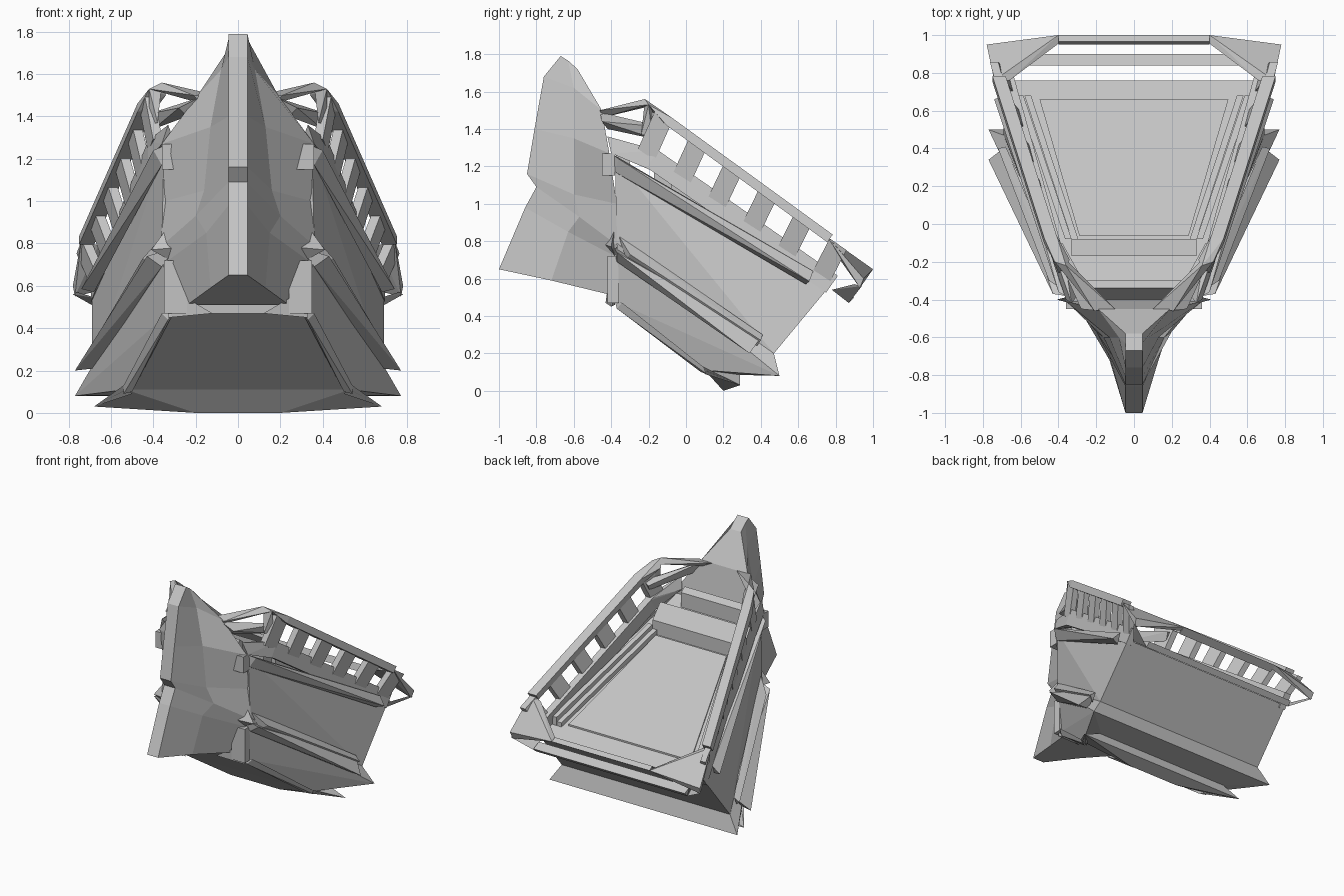
import bpy, bmesh
from mathutils import Vector

grey = bpy.data.materials.new("hull_grey")
grey.diffuse_color = (0.55, 0.55, 0.55, 1)


def finish(name, bm):
    bmesh.ops.recalc_face_normals(bm, faces=bm.faces)
    me = bpy.data.meshes.new(name)
    bm.to_mesh(me)
    bm.free()
    me.materials.append(grey)
    ob = bpy.data.objects.new(name, me)
    bpy.context.collection.objects.link(ob)
    return ob


def flip(p):
    return (-p[0], p[1], p[2])


def hull(name, groups):
    """Convex solids, one for each group of points."""
    bm = bmesh.new()
    for pts in groups:
        vs = [bm.verts.new(p) for p in pts]
        res = bmesh.ops.convex_hull(bm, input=vs)
        junk = [v for v in res["geom_interior"] + res["geom_unused"]
                if isinstance(v, bmesh.types.BMVert)]
        bmesh.ops.delete(bm, geom=list(set(junk)), context='VERTS')
    bmesh.ops.dissolve_limit(bm, angle_limit=0.01, verts=bm.verts, edges=bm.edges)
    return finish(name, bm)


def across(name, pts):
    """One solid spanning both sides."""
    return hull(name, [pts + [flip(p) for p in pts]])


def pair(name, *groups):
    """Solids repeated on the left and right."""
    return hull(name, list(groups) + [[flip(p) for p in g] for g in groups])


def beam(a, b, w, d):
    """Box points from a to b: w along x, d perpendicular to the run."""
    a, b = Vector(a), Vector(b)
    t = (b - a).normalized()
    n = t.cross(Vector((1, 0, 0))).normalized() * d / 2
    s = Vector((w / 2, 0, 0))
    return [p + i * s + j * n for p in (a, b) for i in (-1, 1) for j in (-1, 1)]


# main body, sloping down toward the back
across("upper_hull", [(.35, -.38, 1.24), (.36, -.37, .79),
                      (.69, .76, .55), (.69, .47, .20)])
across("lower_hull", [(.36, -.37, .79), (.33, -.36, .47), (.53, .10, .11),
                      (.69, .47, .20), (.77, .50, .08), (.53, .29, .085)])
across("bottom_lip", [(.53, .10, .11), (.68, .29, .03), (.20, .20, 0), (.53, .29, .09)])

# prow: stacked rings of strip, flank and back points
rings = [
    [(.045, -.67, 1.79), (.045, -.63, 1.765), (.045, -.58, 1.72)],
    [(.045, -.76, 1.68), (.08, -.60, 1.62), (.19, -.45, 1.50)],
    [(.045, -.81, 1.40), (.13, -.60, 1.35), (.36, -.41, 1.27)],
    [(.045, -.85, 1.16), (.16, -.60, 1.05), (.345, -.37, 1.00)],
    [(.045, -.80, 1.09), (.20, -.57, .93), (.37, -.37, .78)],
    [(.045, -.86, .98), (.15, -.63, .85), (.33, -.38, .72)],
    [(.045, -1.0, .65), (.13, -.72, .59), (.24, -.39, .51)],
]
bm = bmesh.new()
loops = [[bm.verts.new(p) for p in r + [flip(q) for q in reversed(r)]] for r in rings]
for lo, hi in zip(loops, loops[1:]):
    for i in range(6):
        j = (i + 1) % 6
        bm.faces.new((lo[i], lo[j], hi[j], hi[i]))
bm.faces.new(loops[0])
bm.faces.new(loops[-1])
finish("prow", bm)

# side ledges running along the body
pair("upper_ledge",
     [(.33, -.40, 1.27), (.40, -.36, 1.24), (.36, -.38, 1.17),
      (.74, .66, .585), (.69, .68, .64), (.68, .64, .57)])
pair("middle_ledge",
     [(.30, -.39, .78), (.43, -.37, .74), (.36, -.37, .69),
      (.77, .34, .20), (.68, .41, .30), (.68, .33, .21)],
     [(.36, -.36, .83), (.45, -.30, .73), (.40, -.32, .70),
      (.72, .40, .27), (.68, .41, .30), (.68, .38, .24)])
pair("bottom_flange",
     [(.30, -.38, .48), (.36, -.34, .47), (.33, -.37, .44), (.54, .09, .13),
      (.50, .08, .10), (.54, .11, .09)],
     [(.54, .09, .13), (.50, .10, .09), (.68, .29, .03), (.54, .16, .08)])

# small fittings behind the prow
pair("cheek_box", [(x, y, z) for x in (.25, .36) for y in (-.45, -.38) for z in (1.15, 1.27)])
pair("cheek_fin", [(.33, -.38, .88), (.41, -.40, .77), (.30, -.43, .78), (.32, -.38, .72)])
pair("lower_bracket",
     [(x, y, z) for x in (.24, .35) for y in (-.42, -.36) for z in (.47, .72)],
     [(.12, -.43, .47), (.24, -.42, .54), (.24, -.38, .46), (.33, -.40, .45), (.33, -.38, .50)])

# railing: top rail, lower rail and slanted posts
U0, U1 = Vector((.44, -.09, 1.44)), Vector((.715, .77, .815))
L0, L1 = Vector((.40, -.18, 1.24)), Vector((.67, .78, .57))
pair("top_rail", beam(U0, U1, .07, .05),
     [(.36, -.22, 1.56), (.42, -.20, 1.53), (.34, -.19, 1.50)] + beam(U0, U0 + (U1 - U0) * .02, .07, .05))
pair("lower_rail", beam(L0, L1, .05, .11),
     [(.33, -.42, 1.36), (.30, -.38, 1.28), (.36, -.40, 1.27)] + beam(L0, L0 + (L1 - L0) * .02, .05, .11))
posts = []
for i in range(-1, 5):
    y = .065 + .187 * i
    top = U0.lerp(U1, (y + .09) / .86)
    low = L0.lerp(L1, (y - .09 + .18) / .96)
    step = Vector((.012, .045, -.031))
    posts.append([p + s * step + Vector((o, 0, 0)) for p in (top, low)
                  for s in (-1, 1) for o in (-.022, .022)])
pair("rail_posts", *posts)

# struts joining the railing to the prow
pair("front_strut",
     [(.36, -.22, 1.56), (.42, -.20, 1.53), (.35, -.20, 1.52),
      (.10, -.45, 1.50), (.21, -.46, 1.50), (.17, -.45, 1.46)],
     [(.18, -.46, 1.49), (.28, -.45, 1.44), (.24, -.42, 1.40),
      (.43, -.12, 1.41), (.40, -.14, 1.34), (.38, -.10, 1.39)],
     [(.36, -.22, 1.55), (.42, -.20, 1.53), (.38, -.24, 1.37), (.42, -.18, 1.36), (.38, -.18, 1.52)])

# back frame: corner plates, rear bar and lower crossbar
pair("rear_corner",
     [(.74, .76, .82), (.66, .76, .79), (.62, .82, .73), (.38, .97, .64),
      (.40, 1.0, .65), (.78, .95, .60), (.77, .93, .55)],
     [(.78, .94, .56), (.76, .90, .57), (.66, .78, .54), (.62, .82, .51), (.62, .87, .47)])
across("rear_bar", [(.40, 1.0, .65), (.40, .965, .67), (.40, .95, .62)])
across("lower_crossbar", [(.62, .90, .50), (.62, .84, .53), (.62, .87, .47)])

# deck plates, side strips and forward crossbeam
slope = Vector((0, 1, -.614))
deck_z = lambda y: .55 + (.76 - y) * .614
across("deck_plate", [(x, y, deck_z(y) + h) for x, y in ((.50, .66), (.29, -.06)) for h in (0, .012)])
strips = []
for x0, x1, h in ((.31, .56, .03), (.345, .60, .06)):
    strips.append([(x + o, y, deck_z(y) + k) for x, y in ((x0, -.08), (x1, .68))
                   for o in (-.015, .02) for k in (-.01, h)])
pair("deck_strip", *strips)
across("forward_crossbeam", [(.33, y, z) for y, z in ((-.08, 1.16), (-.17, 1.26), (-.17, 1.12), (-.08, 1.05))])
across("forward_sill", [(.25, y, z) for y, z in ((-.30, 1.30), (-.34, 1.33), (-.40, 1.20), (-.30, 1.18))])
